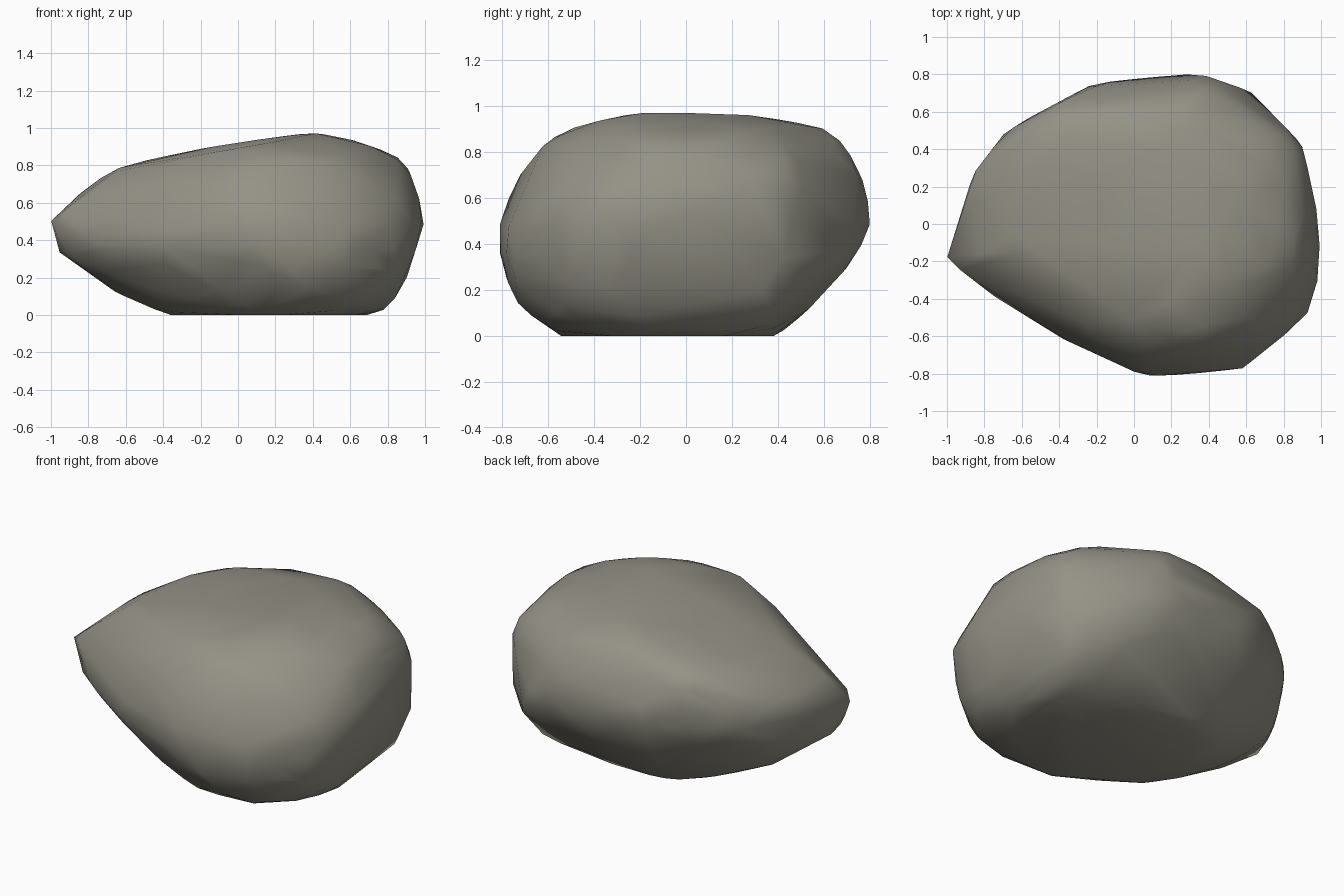
import bpy, bmesh, math
from mathutils import Vector
from mathutils.bvhtree import BVHTree
from mathutils.geometry import convex_hull_2d

if "Cube" in bpy.data.objects:
    bpy.data.objects.remove(bpy.data.objects["Cube"])

# Widest outline of the boulder, seen from above
OUTLINE = [(-1, -.22), (-.87, -.31), (-.62, -.46), (-.37, -.62), (-.15, -.71), (.05, -.81),
           (.18, -.81), (.58, -.77), (.82, -.58), (.93, -.47), (1, -.2), (.95, 0),
           (.96, .17), (.9, .42), (.8, .53), (.62, .71), (.35, .81), (.05, .78),
           (-.22, .745), (-.45, .63), (-.68, .5), (-.84, .3), (-.95, -.02)]

# Levels: height, x min, x max, y min, y max
LEVELS = [(0, -.33, .75, -.53, .39),
          (.02, -.42, .77, -.57, .42),
          (.12, -.65, .87, -.72, .54),
          (.22, -.79, .91, -.77, .63),
          (.34, -.96, .93, -.81, .74),
          (.51, -1, 1, -.81, .81),
          (.69, -.80, .95, -.73, .765),
          (.78, -.66, .91, -.66, .72),
          (.83, -.48, .88, -.62, .685),
          (.895, -.17, .74, -.53, .63),
          (.94, .12, .60, -.37, .44),
          (.96, .27, .51, -.26, .25)]
MID = Vector((0, 0, .4875))

# Slanted profiles used to shape the corners
FRONT_RIGHT = [(-.94, .19), (-.89, -.06), (-.69, -.23), (-.44, -.49), (-.22, -.65), (.1, -.725),
               (.4, -.71), (.58, -.65), (.9, -.39), (.98, -.2), (.97, .11), (.85, .3),
               (.76, .4), (.59, .52), (.36, .57), (-.03, .59), (-.25, .555), (-.57, .43)]
BACK_LEFT = [(.94, -.15), (.83, -.34), (.49, -.52), (.08, -.595), (-.16, -.6), (-.59, -.45),
             (-.79, -.36), (-.93, -.22), (-.98, -.05), (-.98, .27), (-.78, .47), (-.64, .57),
             (-.41, .63), (-.19, .645), (.07, .62), (.3, .54), (.51, .36)]
BACK_RIGHT = [(-.26, .71), (-.49, .66), (-.76, .53), (-1.02, .135), (-1, -.1), (-.92, -.33),
              (-.74, -.48), (-.43, -.59), (.06, -.62), (.49, -.55), (.7, -.47), (.78, -.34),
              (.84, 0), (.78, .21), (.71, .35), (.39, .58), (.2, .68)]


def fit(v, lo, hi, a, b):
    return a + (v - lo) / (hi - lo) * (b - a)


def axes(azimuth, elevation):
    """Right and up directions of a profile plane."""
    a, e = math.radians(azimuth), math.radians(elevation)
    return (Vector((math.cos(a), math.sin(a), 0)),
            Vector((-math.sin(a) * math.sin(e), math.cos(a) * math.sin(e), math.cos(e))))


def hull(points):
    points = [(p[0], p[1]) for p in points]
    points = [points[i] for i in convex_hull_2d(points)]
    return list(zip(points, points[1:] + points[:1]))


def reach(edges, dx, dy):
    """Distance from the middle to the profile along a direction."""
    best = 0
    for (px, py), (qx, qy) in edges:
        a, b = dx * py - dy * px, dx * qy - dy * qx
        if a * b <= 0 and a != b:
            t = a / (a - b)
            best = max(best, dx * (px + t * (qx - px)) + dy * (py + t * (qy - py)))
    return best


def side(lo, hi, top):
    return [(l[k], l[0] - MID.z) for l in LEVELS for k in (lo, hi)] + [(top, .4875)]


PROFILES = [(axes(*angle), hull(points)) for angle, points in [
    ((35, 25), FRONT_RIGHT), ((215, 25), BACK_LEFT), ((140, -30), BACK_RIGHT),
    ((0, 90), OUTLINE), ((90, 0), side(3, 4, -.14)), ((0, 0), side(1, 2, .39))]]

# Rough body: the outline fitted to each level, wrapped in a hull
rough = bmesh.new()
for z, x0, x1, y0, y1 in LEVELS:
    for x, y in OUTLINE:
        rough.verts.new((fit(x, -1, 1, x0, x1), fit(y, -.81, .81, y0, y1), z))
rough.verts.new((.39, -.12, .975))
bmesh.ops.convex_hull(rough, input=rough.verts)
tree = BVHTree.FromBMesh(rough)
rough.free()

# Boulder: an even ball shrunk onto the rough body
bm = bmesh.new()
bmesh.ops.create_icosphere(bm, subdivisions=4, radius=1)
for v in bm.verts:
    v.co = tree.ray_cast(MID, v.co.normalized())[0]

# Ease the surface into every profile, smoothing lightly on the way
ROUNDS = 14
for step in range(ROUNDS):
    if step < ROUNDS - 3:
        bmesh.ops.smooth_vert(bm, verts=bm.verts, factor=.15,
                              use_axis_x=True, use_axis_y=True, use_axis_z=True)
    for (right, up), target in PROFILES:
        flat = [Vector(((v.co - MID).dot(right), (v.co - MID).dot(up))) for v in bm.verts]
        rim = hull(flat)
        for v, w in zip(bm.verts, flat):
            if w.length > .25:
                d = w.normalized()
                r = reach(rim, d.x, d.y)
                move = w * (reach(target, d.x, d.y) / r - 1) * min(1, w.length / r) ** 6
                v.co += right * move.x + up * move.y
    for v in bm.verts:
        v.co.z = 0 if v.co.z < .012 else v.co.z

# Clean convex skin over the fitted points
points = [v.co.copy() for v in bm.verts]
bm.clear()
for p in points:
    bm.verts.new(p)
result = bmesh.ops.convex_hull(bm, input=bm.verts)
bmesh.ops.delete(bm, geom=[v for v in bm.verts if not v.link_faces], context='VERTS')
bmesh.ops.recalc_face_normals(bm, faces=bm.faces)
for f in bm.faces:
    f.smooth = True
mesh = bpy.data.meshes.new("boulder")
bm.to_mesh(mesh)
bm.free()
boulder = bpy.data.objects.new("boulder", mesh)
bpy.context.collection.objects.link(boulder)

# Warm grey stone
stone = bpy.data.materials.new("stone")
stone.diffuse_color = (.30, .29, .24, 1)
stone.use_nodes = True
stone.node_tree.nodes["Principled BSDF"].inputs["Base Color"].default_value = stone.diffuse_color
mesh.materials.append(stone)
